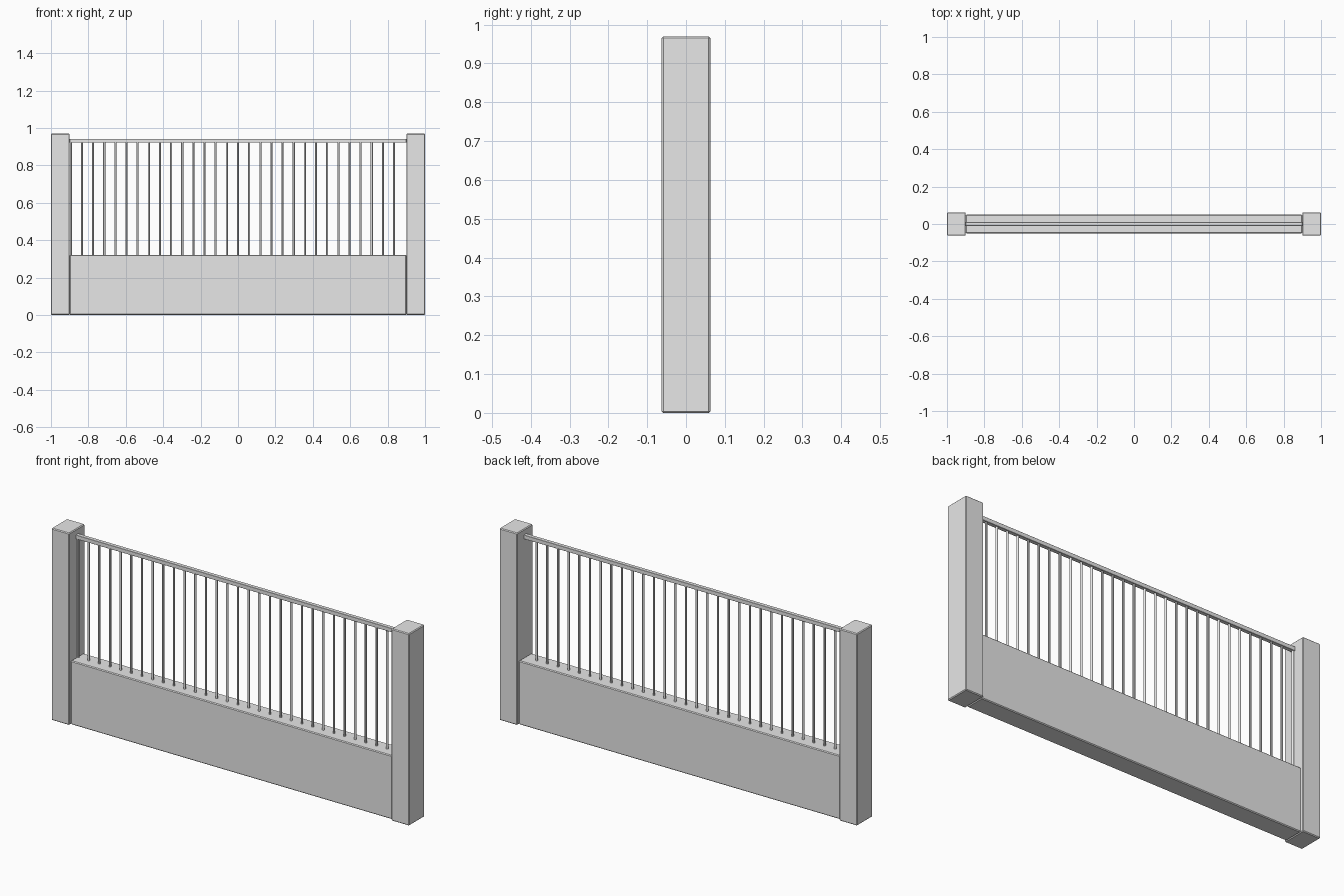
import bpy

cube = bpy.data.objects.get("Cube")
if cube:
    bpy.data.objects.remove(cube, do_unlink=True)

# Single flat grey
grey = bpy.data.materials.new("light_grey")
grey.use_nodes = True
GREY = (0.8, 0.8, 0.8, 1.0)
grey.diffuse_color = GREY
grey.node_tree.nodes["Principled BSDF"].inputs["Base Color"].default_value = GREY


def box(name, lo, hi, bevel=0.0):
    """Axis-aligned box between two corners, with an optional edge chamfer."""
    bpy.ops.mesh.primitive_cube_add(
        size=1, location=[(a + b) / 2 for a, b in zip(lo, hi)])
    ob = bpy.context.object
    ob.name = name
    ob.scale = [b - a for a, b in zip(lo, hi)]
    bpy.ops.object.transform_apply(location=False, rotation=False, scale=True)
    ob.data.materials.append(grey)
    if bevel:
        mod = ob.modifiers.new("chamfer", 'BEVEL')
        mod.width = bevel
        mod.segments = 1
    return ob


# End posts
for side, x0, x1 in (("right", -1.0, -0.9), ("left", 0.9, 1.0)):
    box(side + "_post", (x0, -0.0625, 0), (x1, 0.0625, 0.97), 0.004)

# Low wall between the posts
box("low_wall", (-0.9, -0.05, 0), (0.9, 0.05, 0.322), 0.004)

# Top rail
box("top_rail", (-0.9, -0.01, 0.922), (0.9, 0.01, 0.942), 0.001)

# Evenly spaced upright bars, starting against one post
BAR_COUNT, BAR_STEP, FIRST_X = 30, 0.0596, -0.894
Z0, Z1 = 0.31, 0.93
for i in range(BAR_COUNT):
    bpy.ops.mesh.primitive_cylinder_add(
        vertices=12, radius=0.0055, depth=Z1 - Z0,
        location=(FIRST_X + i * BAR_STEP, 0, (Z0 + Z1) / 2))
    bar = bpy.context.object
    bar.name = f"upright_bar_{i + 1:02d}"
    bar.data.materials.append(grey)
    bpy.ops.object.shade_smooth_by_angle()
